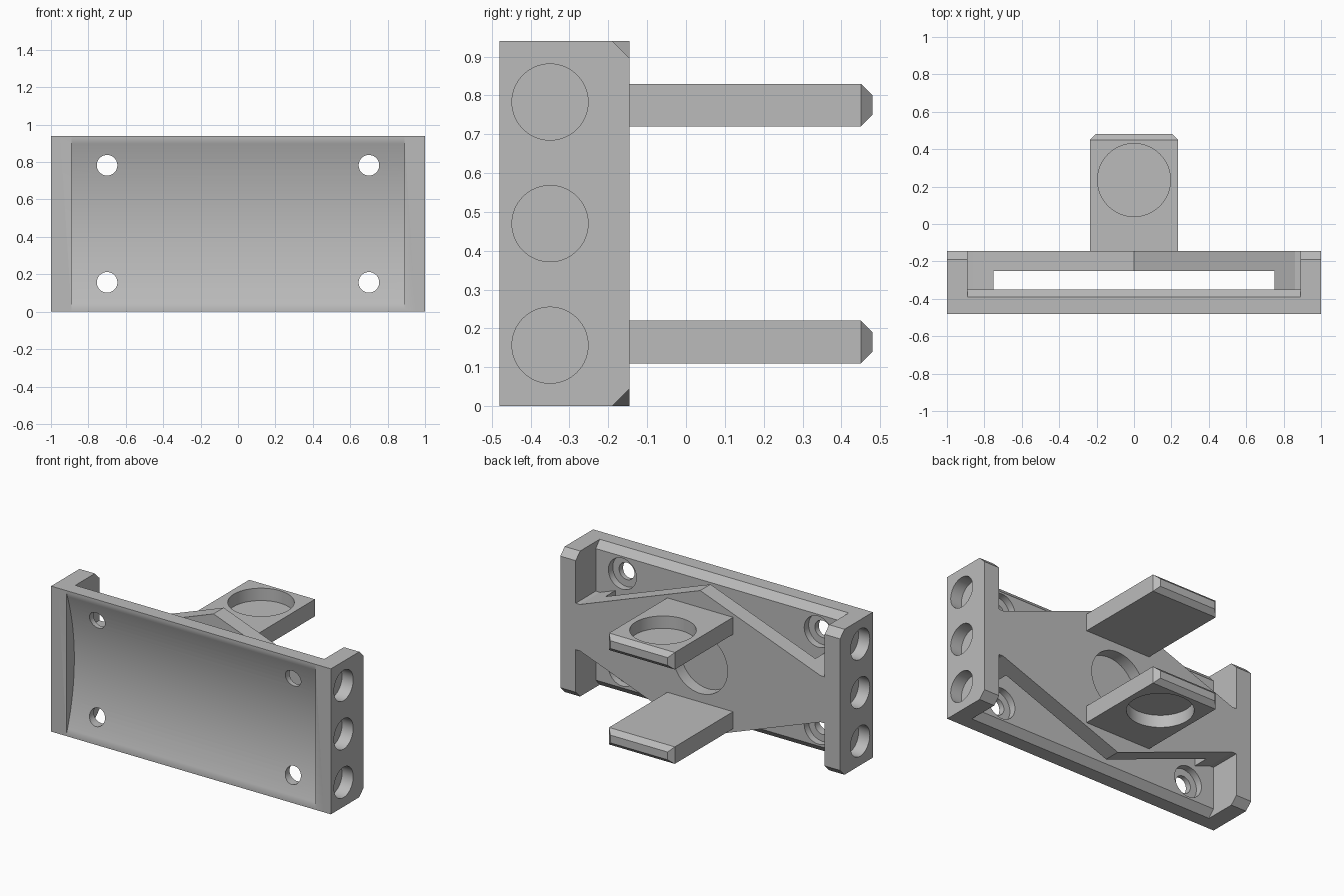
import bpy, bmesh, math
from mathutils import Matrix, Vector

if "Cube" in bpy.data.objects:
    bpy.data.objects.remove(bpy.data.objects["Cube"])

grey = bpy.data.materials.new("plain grey")
grey.use_nodes = True
tone = (0.5, 0.5, 0.5, 1)
grey.diffuse_color = tone
grey.node_tree.nodes["Principled BSDF"].inputs["Base Color"].default_value = tone

H = 0.94           # overall height
MID = H / 2
FRONT, BACK = -0.48, -0.145
INNER = 0.89       # inner face of the end blocks


def finish(name, bm):
    bmesh.ops.recalc_face_normals(bm, faces=bm.faces)
    mesh = bpy.data.meshes.new(name)
    bm.to_mesh(mesh)
    bm.free()
    obj = bpy.data.objects.new(name, mesh)
    bpy.context.collection.objects.link(obj)
    mesh.materials.append(grey)
    return obj


def prism(name, points, direction, to_3d):
    """Extrude a flat outline along a direction."""
    bm = bmesh.new()
    face = bm.faces.new([bm.verts.new(to_3d(a, b)) for a, b in points])
    out = bmesh.ops.extrude_face_region(bm, geom=[face])
    verts = [v for v in out["geom"] if isinstance(v, bmesh.types.BMVert)]
    bmesh.ops.translate(bm, verts=verts, vec=direction)
    return finish(name, bm)


def along_x(name, yz, x0, x1):
    return prism(name, yz, (x1 - x0, 0, 0), lambda y, z: (x0, y, z))


def box(name, x, y, z):
    return along_x(name, [(y[0], z[0]), (y[1], z[0]), (y[1], z[1]), (y[0], z[1])], *x)


def rod(name, start, end, radius, sides=64):
    start, end = Vector(start), Vector(end)
    turn = (end - start).to_track_quat('Z', 'Y').to_matrix().to_4x4()
    bm = bmesh.new()
    bmesh.ops.create_cone(bm, cap_ends=True, segments=sides, radius1=radius, radius2=radius,
                          depth=(end - start).length,
                          matrix=Matrix.Translation((start + end) / 2) @ turn)
    return finish(name, bm)


def combine(target, tool, operation):
    mod = target.modifiers.new("combine", 'BOOLEAN')
    mod.operation = operation
    mod.solver = 'EXACT'
    mod.object = tool
    bpy.context.view_layer.objects.active = target
    bpy.ops.object.modifier_apply(modifier=mod.name)
    bpy.data.objects.remove(tool)


def smooth(obj):
    bpy.ops.object.select_all(action='DESELECT')
    obj.select_set(True)
    bpy.context.view_layer.objects.active = obj
    bpy.ops.object.shade_smooth_by_angle(angle=math.radians(20))


# Front plate with bevelled back edges
c = 0.045
bracket = along_x("bracket", [(FRONT, 0), (-0.39, 0), (-0.35, c), (-0.35, H - c),
                              (-0.39, H), (FRONT, H)], -0.95, 0.95)

# Diamond-shaped web behind the plate, tall in the middle, with a gap behind the plate
web = prism("web", [(-0.95, 0.32), (-0.86, 0.32), (0, 0), (0.86, 0.32), (0.95, 0.32),
                    (0.95, 0.62), (0.86, 0.62), (0, H), (-0.86, 0.62), (-0.95, 0.62)],
            (0, 0.225, 0), lambda x, z: (x, -0.37, z))
combine(web, box("gap", (-0.75, 0.75), (-0.4, -0.25), (-0.1, 1.1)), 'DIFFERENCE')
combine(bracket, web, 'UNION')

# End blocks with clipped back corners
for side in (-1, 1):
    block = along_x("end_block", [(FRONT, 0), (BACK - c, 0), (BACK, c), (BACK, H - c),
                                  (BACK - c, H), (FRONT, H)], side * INNER, side)
    combine(bracket, block, 'UNION')

# Shallow concave front
half, sag = 0.455, 0.08
R = (half ** 2 + sag ** 2) / (2 * sag)
axis_y = FRONT + sag - R
arc = [(axis_y + R * math.cos(t), MID + R * math.sin(t))
       for t in (math.asin(half / R) * (i / 16 - 1) for i in range(33))]
hollow = along_x("hollow", [(FRONT - 0.1, MID - half)] + arc + [(FRONT - 0.1, MID + half)],
                 -INNER, INNER)
combine(bracket, hollow, 'DIFFERENCE')

# Stepped screw holes and round pockets in the ends
for side in (-1, 1):
    for z in (0.157, H - 0.157):
        x = side * 0.7
        combine(bracket, rod("hole", (x, -0.6, z), (x, -0.3, z), 0.055), 'DIFFERENCE')
        combine(bracket, rod("recess", (x, -0.395, z), (x, -0.3, z), 0.1), 'DIFFERENCE')
    for z in (0.157, MID, H - 0.157):
        combine(bracket, rod("pocket", (side * 0.92, -0.35, z), (side * 1.1, -0.35, z), 0.098),
                'DIFFERENCE')

# Round pocket in the middle of the web
combine(bracket, rod("pocket", (0, BACK - 0.08, MID), (0, 0, MID), 0.195), 'DIFFERENCE')
smooth(bracket)

# Two tabs with bevelled tips, each with a round pocket on its outer face
for name, z0, z1, up in (("upper_tab", 0.72, 0.83, True), ("lower_tab", 0.11, 0.22, False)):
    w, b = 0.235, 0.03
    bm = bmesh.new()
    rings = [[bm.verts.new(p) for p in ((-x, y, lo), (x, y, lo), (x, y, hi), (-x, y, hi))]
             for x, y, lo, hi in ((w, BACK, z0, z1), (w, 0.45, z0, z1),
                                  (w - b, 0.48, z0 + b, z1 - b))]
    for r, s in zip(rings, rings[1:]):
        for i in range(4):
            bm.faces.new((r[i - 1], r[i], s[i], s[i - 1]))
    bm.faces.new(rings[0])
    bm.faces.new(rings[-1])
    tab = finish(name, bm)
    floor, top = (z1 - 0.08, z1 + 0.1) if up else (z0 + 0.08, z0 - 0.1)
    combine(tab, rod("pocket", (0, 0.235, floor), (0, 0.235, top), 0.195), 'DIFFERENCE')
    smooth(tab)
